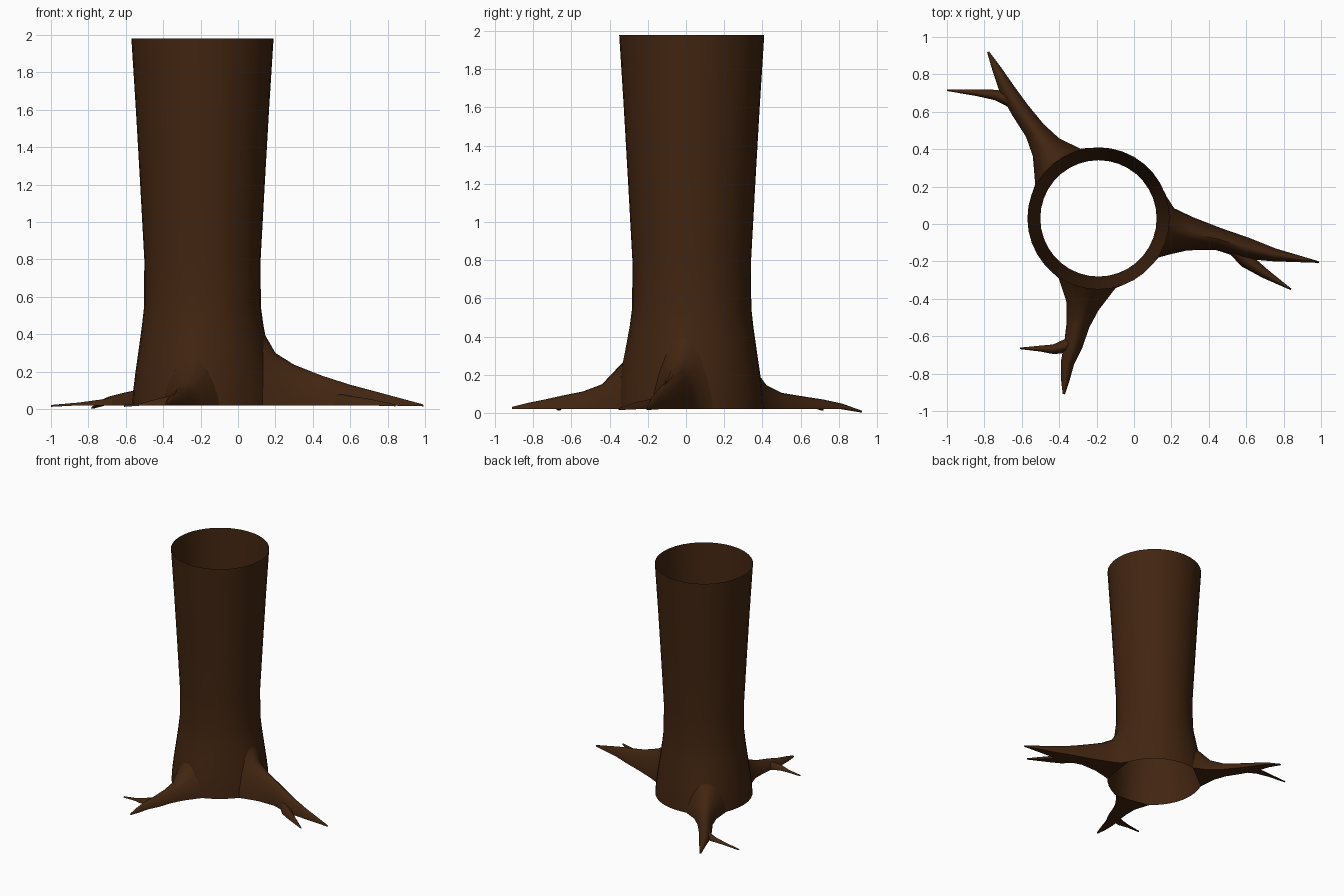
import bpy, bmesh
from math import sin, cos, pi, exp, radians
from mathutils import Vector

cube = bpy.data.objects.get("Cube")
if cube:
    bpy.data.objects.remove(cube)

CENTRE = Vector((-0.19, 0.03, 0))
BASE = 0.02
SEGMENTS = 36
ARCH = 10

bark = bpy.data.materials.new("dark_brown_bark")
bark.use_nodes = True
colour = (0.054, 0.0185, 0.0055, 1)
bark.diffuse_color = colour
shader = bark.node_tree.nodes["Principled BSDF"]
shader.inputs["Base Color"].default_value = colour
shader.inputs["Roughness"].default_value = 0.9

# Trunk profile: height, radius
PROFILE = [(BASE, .375), (.1, .37), (.2, .358), (.34, .338), (.45, .323), (.55, .312),
           (.8, .311), (1.2, .333), (1.6, .356), (1.98, .38)]

# Each root: wall angle, half width and height at the wall,
# then the main limb and its fork as (x, y, half width, top)
ROOTS = {
    "left_root": (-8, .17, .40,
        [(.2, -.04, .125, .30), (.3, -.052, .09, .237), (.45, -.08, .06, .178),
         (.6, -.13, .058, .13), (.75, -.165, .035, .09), (.99, -.204, .004, .025)],
        [(.5, -.12, .02, .09), (.6, -.195, .04, .07),
         (.7, -.265, .026, .055), (.84, -.35, .004, .025)]),
    "back_root": (128, .16, .27,
        [(-.47, .41, .085, .15), (-.53, .5, .058, .105), (-.61, .61, .05, .087),
         (-.68, .72, .042, .07), (-.73, .82, .026, .048), (-.78, .92, .006, .012)],
        [(-.58, .59, .02, .07), (-.67, .665, .036, .062), (-.74, .69, .028, .05),
         (-.85, .703, .017, .035), (-1, .715, .004, .022)]),
    "front_root": (-100, .16, .27,
        [(-.275, -.44, .088, .15), (-.3, -.54, .062, .112), (-.325, -.65, .05, .09),
         (-.355, -.74, .036, .07), (-.367, -.83, .024, .052), (-.375, -.91, .006, .032)],
        [(-.3, -.61, .02, .08), (-.37, -.655, .036, .07), (-.43, -.67, .026, .055),
         (-.5, -.666, .016, .035), (-.61, -.665, .004, .022)]),
}


def wall_point(angle, z):
    """Point on the trunk surface, swelling towards each root."""
    radius = PROFILE[-1][1]
    for (z0, r0), (z1, r1) in zip(PROFILE, PROFILE[1:]):
        if z <= z1:
            radius = r0 + (r1 - r0) * (z - z0) / (z1 - z0)
            break
    for root in ROOTS.values():
        gap = (angle - radians(root[0]) + pi) % (2 * pi) - pi
        radius += 0.03 * exp(-(gap / 0.4) ** 2) * max(0, 1 - z / 0.5)
    return CENTRE + Vector((radius * cos(angle), radius * sin(angle), z))


def bridge(bm, rings):
    for a, b in zip(rings, rings[1:]):
        n = len(a)
        for i in range(n):
            j = (i + 1) % n
            bm.faces.new((a[i], a[j], b[j], b[i]))


def finish(bm, name, closed):
    if closed:
        bmesh.ops.recalc_face_normals(bm, faces=bm.faces[:])
    mesh = bpy.data.meshes.new(name)
    bm.to_mesh(mesh)
    bm.free()
    mesh.materials.append(bark)
    obj = bpy.data.objects.new(name, mesh)
    bpy.context.collection.objects.link(obj)
    bpy.ops.object.select_all(action="DESELECT")
    obj.select_set(True)
    bpy.context.view_layer.objects.active = obj
    bpy.ops.object.shade_smooth_by_angle(angle=radians(50))


def arch_ring(bm, place, half_width, top):
    """Arched section, flat underneath; place maps (offset, z) to a point."""
    floor = min(BASE, top - 0.01)
    ring = []
    for i in range(ARCH + 1):
        t = pi * i / ARCH
        z = floor + (top - floor) * max(0, sin(t)) ** 1.4
        ring.append(bm.verts.new(place(half_width * cos(t), z)))
    return ring


def limb_rings(bm, sections):
    points = [Vector((s[0], s[1], 0)) for s in sections]
    rings = []
    for i, (x, y, half_width, top) in enumerate(sections):
        along = points[min(i + 1, len(points) - 1)] - points[max(i - 1, 0)]
        side = Vector((-along.y, along.x, 0)).normalized()
        spot = points[i]
        rings.append(arch_ring(bm, lambda o, z: spot + side * o + Vector((0, 0, z)),
                               half_width, top))
    return rings


# Hollow trunk, open at both ends
bm = bmesh.new()
trunk_rings = [[bm.verts.new(wall_point(2 * pi * i / SEGMENTS, z)) for i in range(SEGMENTS)]
               for z, _ in PROFILE]
bridge(bm, trunk_rings)
finish(bm, "trunk", False)

# Roots: a limb flowing out of the wall, and a side fork
for name, (angle, half_width, height, limb, fork) in ROOTS.items():
    bm = bmesh.new()
    a0 = radians(angle)
    wall = arch_ring(bm, lambda o, z: wall_point(a0 + o / 0.39, z), half_width, height)
    rings = [wall] + limb_rings(bm, limb)
    bridge(bm, rings)
    bm.faces.new(rings[-1])
    finish(bm, name, True)

    bm = bmesh.new()
    rings = limb_rings(bm, fork)
    bridge(bm, rings)
    bm.faces.new(rings[0])
    bm.faces.new(rings[-1])
    finish(bm, name + "_fork", True)
